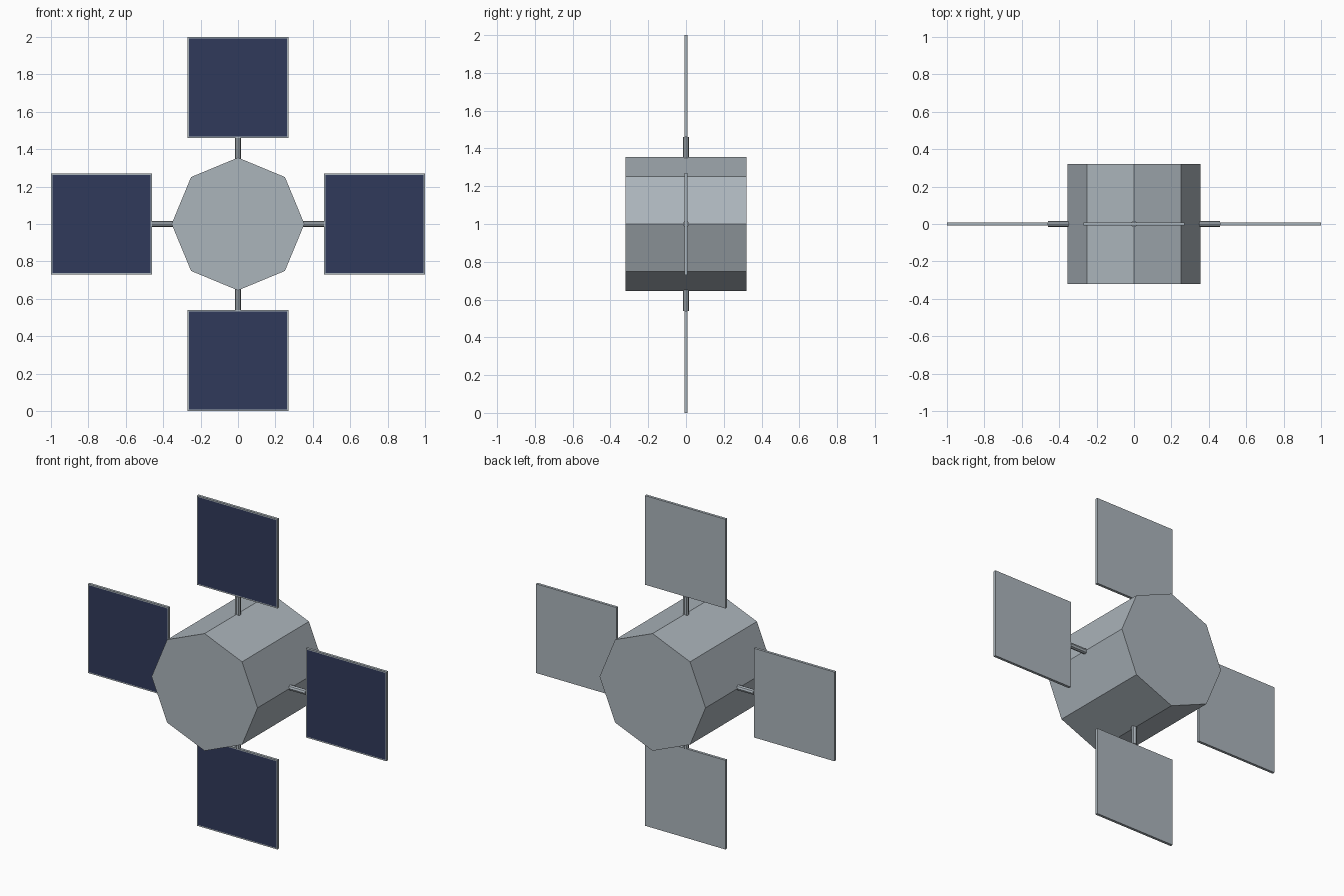
import bpy, bmesh
from math import pi, sin, cos
from mathutils import Matrix, Vector

cube = bpy.data.objects.get("Cube")
if cube:
    bpy.data.objects.remove(cube, do_unlink=True)


def make_material(name, rgb):
    mat = bpy.data.materials.new(name)
    mat.use_nodes = True
    mat.diffuse_color = (*rgb, 1)
    mat.node_tree.nodes["Principled BSDF"].inputs["Base Color"].default_value = (*rgb, 1)
    return mat


metal = make_material("metal grey", (0.41, 0.46, 0.50))
cells = make_material("solar cell blue", (0.03, 0.042, 0.105))

CENTRE = Vector((0, 0, 1))
BODY_RADIUS, BODY_DEPTH = 0.355, 0.64
PANEL_SIZE, PANEL_DEPTH, RIM = 0.54, 0.016, 0.01
STRUT_RADIUS = 0.016


def finish(name, bm, materials):
    bmesh.ops.recalc_face_normals(bm, faces=bm.faces)
    mesh = bpy.data.meshes.new(name)
    bm.to_mesh(mesh)
    bm.free()
    for mat in materials:
        mesh.materials.append(mat)
    obj = bpy.data.objects.new(name, mesh)
    bpy.context.collection.objects.link(obj)
    return obj


def prism(radius, depth, matrix):
    """Eight-sided solid with its axis along local z."""
    bm = bmesh.new()
    bmesh.ops.create_cone(bm, cap_ends=True, segments=8, radius1=radius,
                          radius2=radius, depth=depth, matrix=matrix)
    return bm


# Octagonal body lying front to back, with a corner at the top
to_y = Matrix.Rotation(pi / 2, 4, 'X')
finish("body", prism(BODY_RADIUS, BODY_DEPTH, Matrix.Translation(CENTRE) @ to_y), [metal])

# Four arms, each a strut and a solar panel, turned about the body axis
for i, side in enumerate(("left", "top", "right", "bottom")):
    turn = Matrix.Translation(CENTRE) @ Matrix.Rotation(-i * pi / 2, 4, 'Y')

    # Strut from inside the body to the panel edge
    start, end = 0.32, 0.46
    place = Matrix.Translation(((start + end) / 2, 0, 0)) @ Matrix.Rotation(pi / 2, 4, 'Y')
    finish(side + "_strut", prism(STRUT_RADIUS, end - start, turn @ place), [metal])

    # Panel with the blue cell area inset on its front
    size = Matrix.Diagonal((PANEL_SIZE, PANEL_DEPTH, PANEL_SIZE, 1))
    place = Matrix.Translation((1 - PANEL_SIZE / 2, 0, 0))
    bm = bmesh.new()
    bmesh.ops.create_cube(bm, size=1, matrix=turn @ place @ size)
    bm.normal_update()
    front = [f for f in bm.faces if f.normal.y < -0.9]
    bmesh.ops.inset_region(bm, faces=front, thickness=RIM)
    front[0].material_index = 1
    finish(side + "_solar_panel", bm, [metal, cells])
